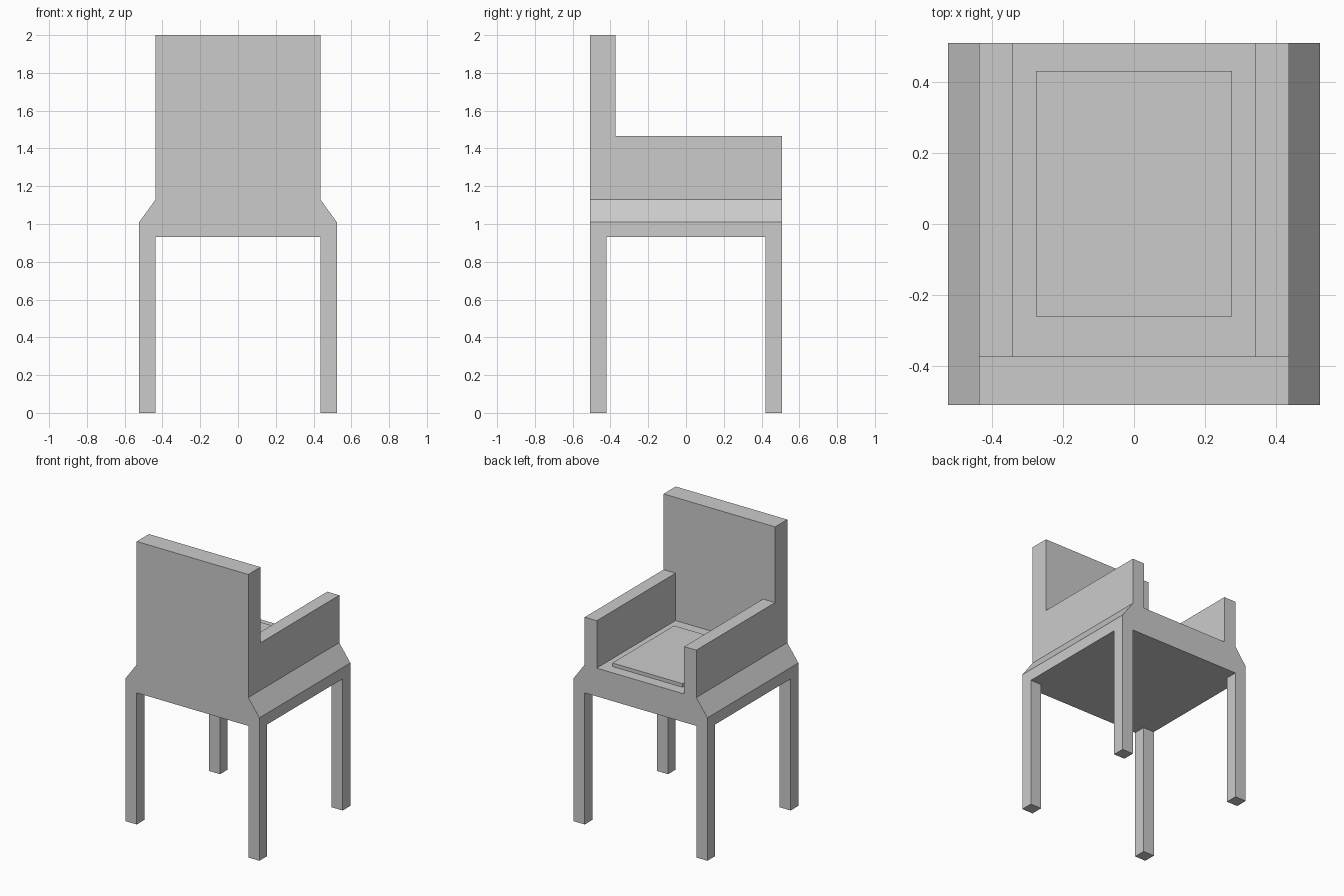
import bpy
import bmesh

cube = bpy.data.objects.get("Cube")
if cube:
    bpy.data.objects.remove(cube, do_unlink=True)

# One plain grey for the whole chair
grey = bpy.data.materials.new("light_grey")
grey.use_nodes = True
colour = (0.6, 0.6, 0.6, 1)
grey.diffuse_color = colour
grey.node_tree.nodes["Principled BSDF"].inputs["Base Color"].default_value = colour


def prism(name, profile, y0, y1):
    """Extrude an x-z outline from y0 to y1."""
    bm = bmesh.new()
    face = bm.faces.new([bm.verts.new((x, y0, z)) for x, z in profile])
    new = bmesh.ops.extrude_face_region(bm, geom=[face])["geom"]
    moved = [v for v in new if isinstance(v, bmesh.types.BMVert)]
    bmesh.ops.translate(bm, verts=moved, vec=(0, y1 - y0, 0))
    bmesh.ops.recalc_face_normals(bm, faces=bm.faces)
    mesh = bpy.data.meshes.new(name)
    bm.to_mesh(mesh)
    bm.free()
    mesh.materials.append(grey)
    obj = bpy.data.objects.new(name, mesh)
    bpy.context.collection.objects.link(obj)
    return obj


def box(name, x0, x1, y0, y1, z0, z1):
    return prism(name, [(x0, z0), (x1, z0), (x1, z1), (x0, z1)], y0, y1)


# Main widths and heights
OUT, IN, DEPTH = 0.523, 0.436, 0.508
UNDER, SEAT = 0.93, 1.13

# Seat base with sloping side shoulders
prism("seat_base", [(-OUT, UNDER), (OUT, UNDER), (OUT, 1.01), (IN, SEAT),
                    (-IN, SEAT), (-OUT, 1.01)], -DEPTH, DEPTH)

# Raised seat panel
box("seat_cushion", -0.275, 0.275, -0.26, 0.43, SEAT, SEAT + 0.025)

# Tall backrest
box("backrest", -IN, IN, -DEPTH, -0.372, SEAT, 2.0)

# Armrests and legs on each side
for side, s in (("left", 1), ("right", -1)):
    ax0, ax1 = sorted((s * 0.342, s * IN))
    box(side + "_armrest", ax0, ax1, -0.372, DEPTH, SEAT, 1.465)
    lx0, lx1 = sorted((s * IN, s * OUT))
    for end, e in (("backrest_end", -1), ("open_end", 1)):
        y0, y1 = sorted((e * 0.422, e * DEPTH))
        box(side + "_leg_" + end, lx0, lx1, y0, y1, 0, UNDER)
